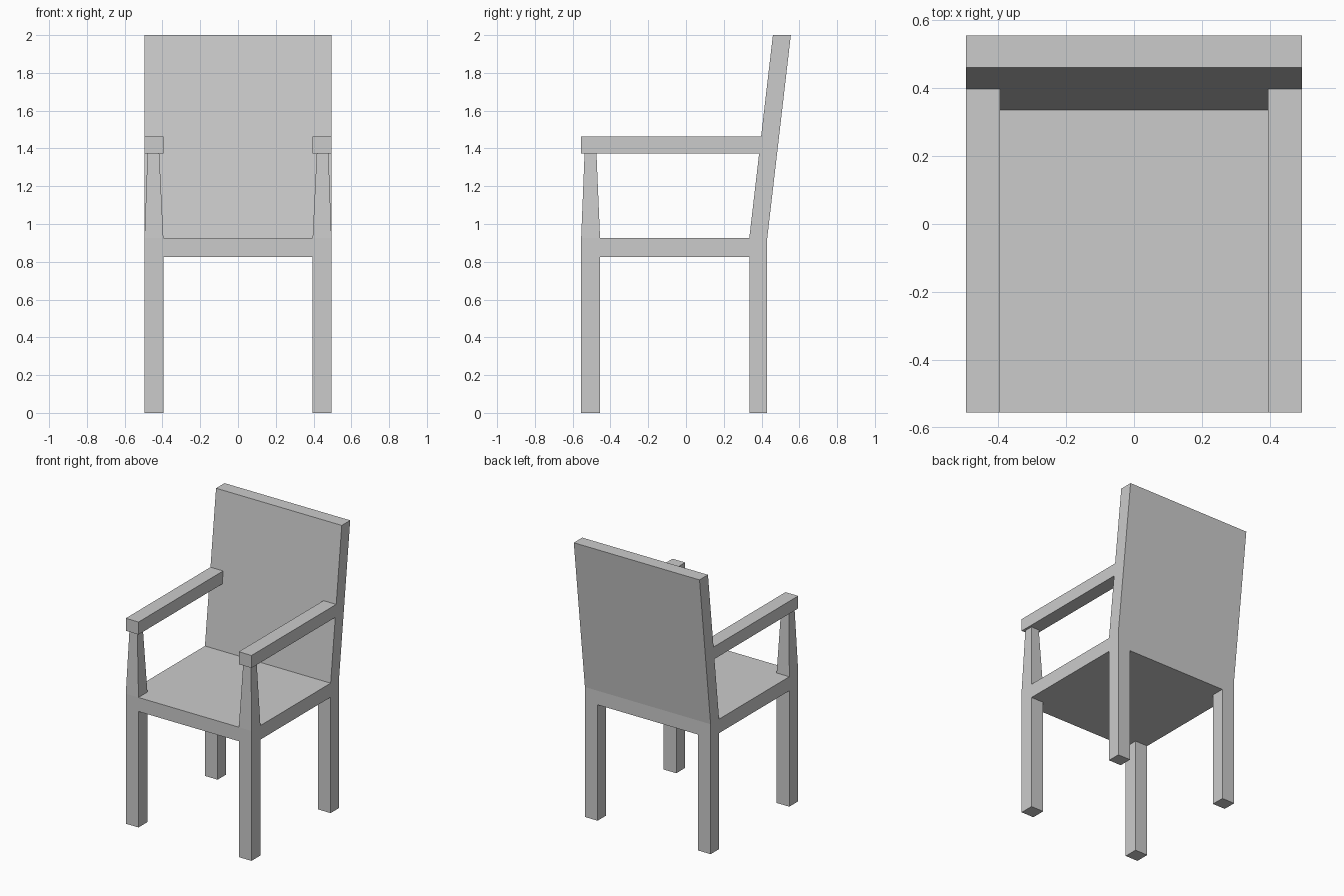
import bpy
import bmesh

if "Cube" in bpy.data.objects:
    bpy.data.objects.remove(bpy.data.objects["Cube"])

X_IN, X_OUT = 0.395, 0.495      # inner and outer leg faces
FRONT, FRONT_IN = -0.555, -0.455
REAR_IN, REAR = 0.335, 0.43
SEAT_LOW, SEAT_TOP, TOP = 0.825, 0.925, 2.0
LEAN = 0.125                    # how far the back tilts to the rear


def loft(name, ring_a, ring_b, mirror=False):
    """Solid between two matching rings of points, optionally mirrored in x."""
    bm = bmesh.new()
    a = [bm.verts.new(p) for p in ring_a]
    b = [bm.verts.new(p) for p in ring_b]
    bm.faces.new(a)
    bm.faces.new(b)
    for i in range(len(a)):
        j = (i + 1) % len(a)
        bm.faces.new((a[i], a[j], b[j], b[i]))
    bmesh.ops.recalc_face_normals(bm, faces=bm.faces)
    mesh = bpy.data.meshes.new(name)
    bm.to_mesh(mesh)
    bm.free()
    obj = bpy.data.objects.new(name, mesh)
    bpy.context.collection.objects.link(obj)
    if mirror:
        obj.modifiers.new("Mirror", 'MIRROR').use_mirror_merge = False
    return obj


def rect(x0, x1, y0, y1, z):
    return [(x0, y0, z), (x1, y0, z), (x1, y1, z), (x0, y1, z)]


def side_prism(name, profile, x0, x1, mirror=False):
    """Side profile of (y, z) points extruded along x."""
    return loft(name, [(x0, y, z) for y, z in profile],
                [(x1, y, z) for y, z in profile], mirror)


def back_front_y(z):
    """Depth of the leaning back's front face at height z."""
    return REAR_IN + LEAN * (z - SEAT_TOP) / (TOP - SEAT_TOP)


# Seat slab
loft("seat", rect(-X_OUT, X_OUT, FRONT, REAR, SEAT_LOW),
     rect(-X_OUT, X_OUT, FRONT, REAR, SEAT_TOP))

# Straight legs
for name, y0, y1 in (("front_legs", FRONT, FRONT_IN), ("rear_legs", REAR_IN, REAR)):
    loft(name, rect(X_IN, X_OUT, y0, y1, 0), rect(X_IN, X_OUT, y0, y1, SEAT_LOW), True)

# Leaning back panel
side_prism("backrest", [(REAR_IN, SEAT_TOP), (REAR, SEAT_TOP),
                        (REAR + LEAN, TOP), (REAR_IN + LEAN, TOP)], -X_OUT, X_OUT)

# Tapered arm supports
ARM_LOW, ARM_TOP = 1.373, 1.462
loft("arm_supports", rect(X_IN, X_OUT, FRONT, FRONT_IN, SEAT_TOP),
     rect(0.417, 0.479, -0.537, -0.474, ARM_LOW), True)

# Armrests, cut at the slope of the back
side_prism("armrests", [(FRONT, ARM_LOW), (back_front_y(ARM_LOW), ARM_LOW),
                        (back_front_y(ARM_TOP), ARM_TOP), (FRONT, ARM_TOP)],
           X_IN, X_OUT, True)
